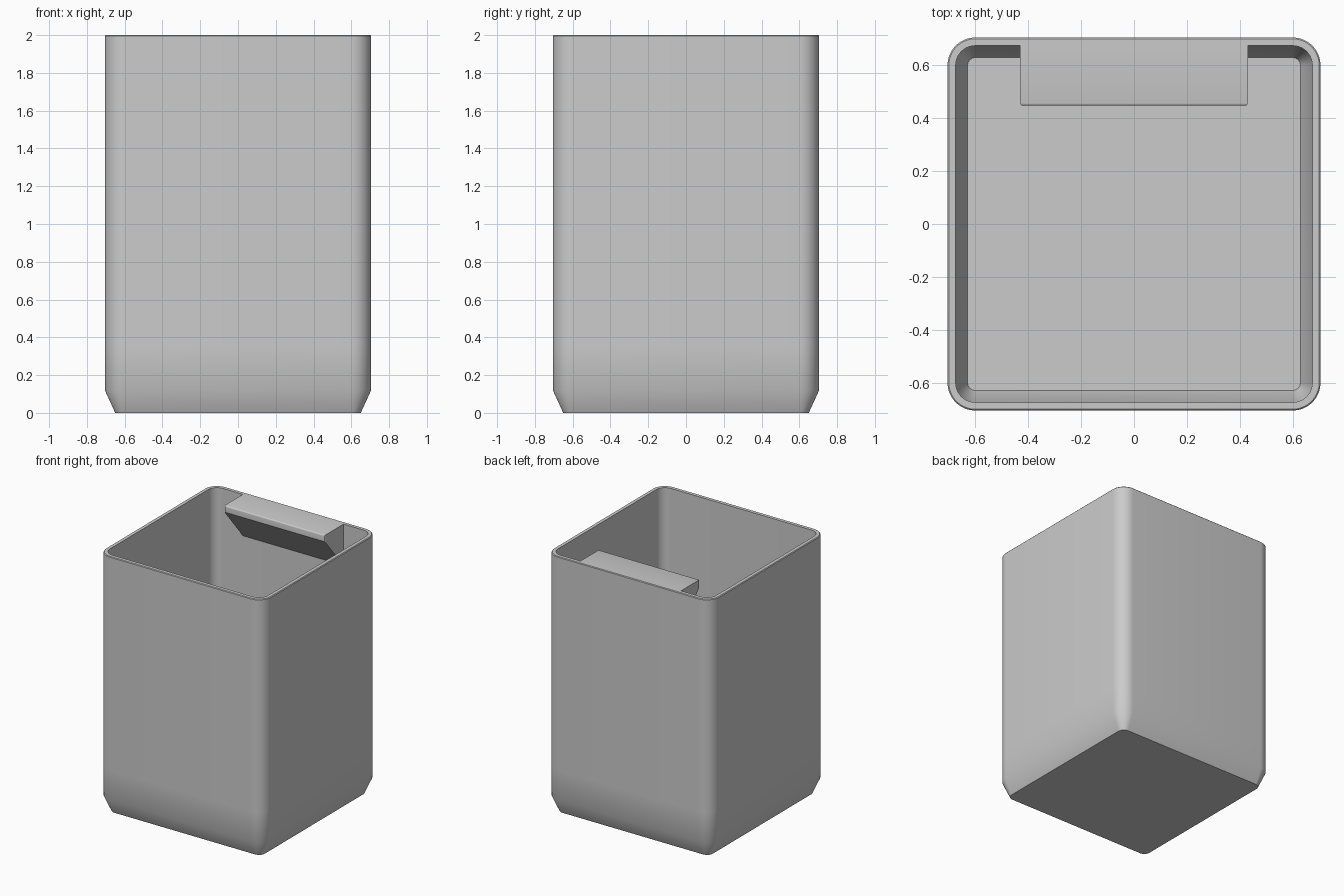
import bpy, bmesh, math

cube = bpy.data.objects.get("Cube")
if cube:
    bpy.data.objects.remove(cube, do_unlink=True)

HALF, HEIGHT, RADIUS, WALL = 0.705, 2.0, 0.105, 0.031
CHAMFER_H, CHAMFER_IN, SEGMENTS = 0.12, 0.055, 10

grey = bpy.data.materials.new("plain grey")
grey.use_nodes = True
colour = (0.6, 0.6, 0.6, 1)
grey.diffuse_color = colour
grey.node_tree.nodes["Principled BSDF"].inputs["Base Color"].default_value = colour


def finish(name, bm):
    bmesh.ops.recalc_face_normals(bm, faces=bm.faces)
    mesh = bpy.data.meshes.new(name)
    bm.to_mesh(mesh)
    bm.free()
    mesh.materials.append(grey)
    obj = bpy.data.objects.new(name, mesh)
    bpy.context.collection.objects.link(obj)
    bpy.ops.object.select_all(action="DESELECT")
    obj.select_set(True)
    bpy.context.view_layer.objects.active = obj
    bpy.ops.object.shade_smooth_by_angle(angle=math.radians(30))
    return obj


def rounded_ring(bm, inset, z):
    """Rounded square, offset inwards from the outer wall."""
    centre, radius = HALF - RADIUS, RADIUS - inset
    verts = []
    for quarter, (sx, sy) in enumerate([(1, 1), (-1, 1), (-1, -1), (1, -1)]):
        for i in range(SEGMENTS + 1):
            a = math.pi / 2 * (quarter + i / SEGMENTS)
            verts.append(bm.verts.new((sx * centre + radius * math.cos(a),
                                       sy * centre + radius * math.sin(a), z)))
    return verts


# Hollow container: outside wall, rim, inside wall and floor
bm = bmesh.new()
sections = [
    (CHAMFER_IN, 0), (0, CHAMFER_H), (0, 0.35),
    (0, HEIGHT - 0.005), (0.005, HEIGHT),
    (WALL, HEIGHT), (WALL, 0.35), (WALL, CHAMFER_H + 0.01),
    (CHAMFER_IN + 0.021, 0.03),
]
rings = [rounded_ring(bm, inset, z) for inset, z in sections]
for low, high in zip(rings, rings[1:]):
    for i in range(len(low)):
        j = (i + 1) % len(low)
        bm.faces.new((low[i], low[j], high[j], high[i]))
bm.faces.new(rings[0])
bm.faces.new(rings[-1])
finish("container", bm)

# Ledge inside the back wall: short lip and sloping underside
bm = bmesh.new()
back, front, half_width = HALF - WALL, 0.447, 0.43
profile = [(back, HEIGHT), (front, HEIGHT), (front, 1.95), (back, 1.68)]
side = bm.faces.new([bm.verts.new((-half_width, y, z)) for y, z in profile])
moved = bmesh.ops.extrude_face_region(bm, geom=[side])["geom"]
bmesh.ops.translate(bm, vec=(2 * half_width, 0, 0),
                    verts=[v for v in moved if isinstance(v, bmesh.types.BMVert)])
if not side.is_valid or len(bm.faces) < 6:
    bmesh.ops.holes_fill(bm, edges=bm.edges)
lip_edges = [e for e in bm.edges
             if all(abs(v.co.y - front) < 1e-4 and v.co.z > 1.9 for v in e.verts)
             and (all(v.co.z > 1.99 for v in e.verts)
                  or abs(e.verts[0].co.x - e.verts[1].co.x) < 1e-4)]
bmesh.ops.bevel(bm, geom=lip_edges, offset=0.01, segments=3, profile=0.5,
                affect="EDGES")
finish("back_ledge", bm)
